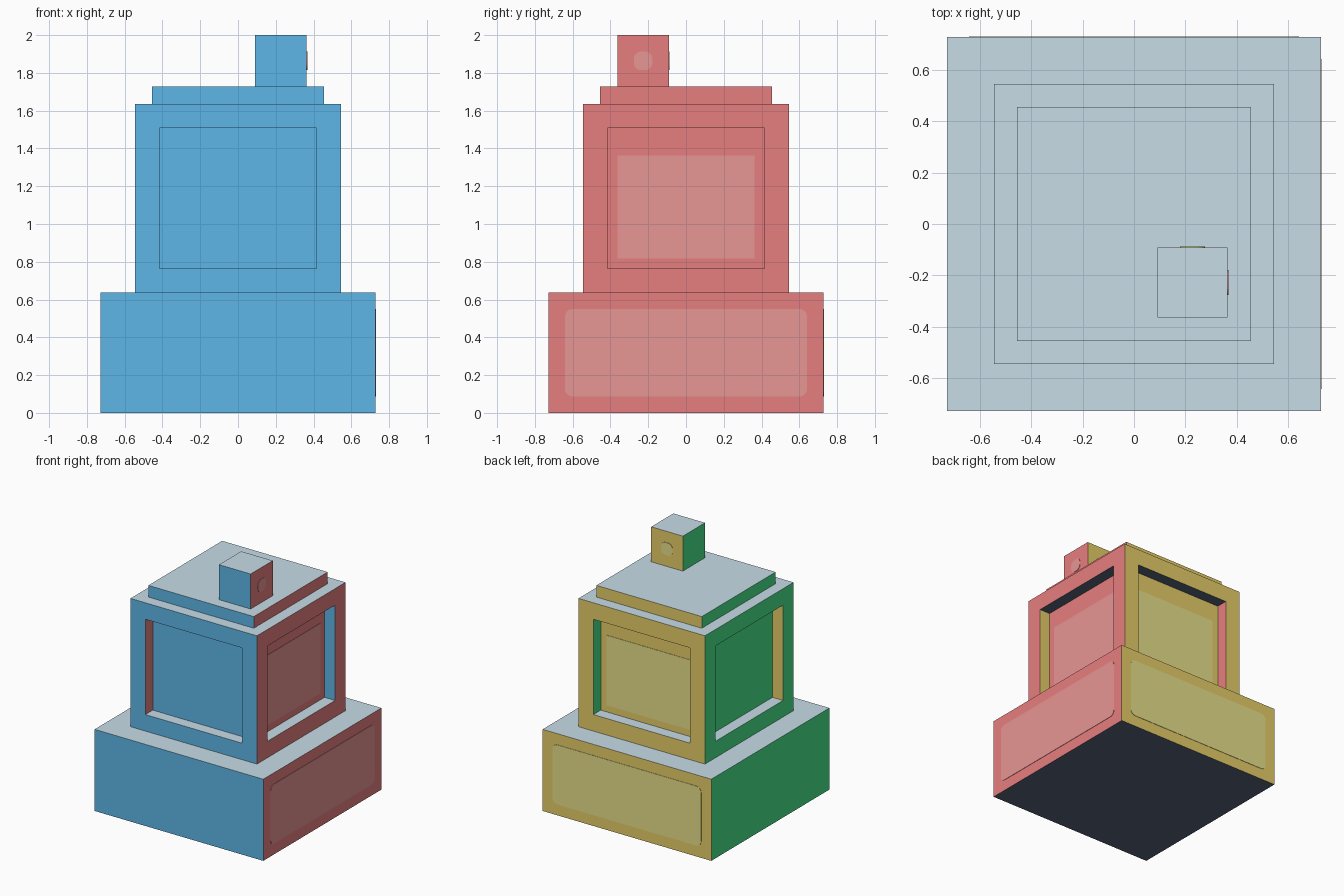
import bpy, bmesh, math
from mathutils import Vector

cube = bpy.data.objects.get("Cube")
if cube:
    bpy.data.objects.remove(cube, do_unlink=True)

U = 1 / 11  # one grid unit; the model is 22 units tall


def linear(c):
    c /= 255
    return c / 12.92 if c <= 0.04045 else ((c + 0.055) / 1.055) ** 2.4


def material(name, rgb):
    m = bpy.data.materials.new(name)
    m.use_nodes = True
    col = tuple(linear(c) for c in rgb) + (1,)
    m.diffuse_color = col
    m.node_tree.nodes["Principled BSDF"].inputs["Base Color"].default_value = col
    return m


# One colour for each facing direction
DIRECTIONS = [
    (Vector((0, -1, 0)), material("sky_blue", (102, 195, 247))),
    (Vector((1, 0, 0)), material("coral_red", (244, 134, 134))),
    (Vector((0, 1, 0)), material("sand_yellow", (248, 221, 114))),
    (Vector((-1, 0, 0)), material("mint_green", (76, 237, 145))),
    (Vector((0, 0, 1)), material("pale_blue", (207, 229, 240))),
    (Vector((0, 0, -1)), material("slate_grey", (89, 102, 122))),
]
LIGHT_RED = material("light_coral", (251, 164, 161))
LIGHT_YELLOW = material("light_yellow", (251, 243, 151))


def finish(name, bm, mats):
    mesh = bpy.data.meshes.new(name)
    bm.to_mesh(mesh)
    bm.free()
    for m in mats:
        mesh.materials.append(m)
    obj = bpy.data.objects.new(name, mesh)
    bpy.context.collection.objects.link(obj)
    return obj


def box(name, centre, size, window=None):
    """Box in grid units; window = (border, depth) recesses the four sides."""
    bm = bmesh.new()
    bmesh.ops.create_cube(bm, size=1)
    for v in bm.verts:
        v.co = Vector([(c + p * s) * U for c, p, s in zip(centre, v.co, size)])
    bm.normal_update()
    if window:
        sides = [f for f in bm.faces if abs(f.normal.z) < 0.5]
        bmesh.ops.inset_individual(bm, faces=sides, thickness=window[0] * U)
        for f in sides:
            shift = -f.normal.copy() * window[1] * U
            # the recess walls are extruded inwards from the inset face
            new = bmesh.ops.extrude_discrete_faces(bm, faces=[f])["faces"][0]
            bmesh.ops.translate(bm, verts=new.verts[:], vec=shift)
        bm.normal_update()
    for f in bm.faces:
        f.material_index = max(range(6), key=lambda i: f.normal.dot(DIRECTIONS[i][0]))
    return finish(name, bm, [m for _, m in DIRECTIONS])


def panel(name, axis, face, centre, half, radius, mat):
    """Thin rounded plate on a +x or +y face; centre and half are (across, up)."""
    pts = []
    for k, (su, sv) in enumerate([(1, 1), (-1, 1), (-1, -1), (1, -1)]):
        steps = 4 if radius else 0
        for i in range(steps + 1):
            a = math.radians(90 * (k + (i / steps if steps else 0)))
            pts.append((centre[0] + su * (half[0] - radius) + radius * math.cos(a),
                        centre[1] + sv * (half[1] - radius) + radius * math.sin(a)))
    bm = bmesh.new()
    out = Vector((1, 0, 0)) if axis == "x" else Vector((0, 1, 0))
    verts = [bm.verts.new(Vector((face, u, v) if axis == "x" else (u, face, v)) * U)
             for u, v in pts]
    base = bm.faces.new(verts)
    top = bmesh.ops.extrude_face_region(bm, geom=[base])["geom"]
    bmesh.ops.translate(bm, verts=[g for g in top if isinstance(g, bmesh.types.BMVert)],
                        vec=out * 0.003)
    bmesh.ops.recalc_face_normals(bm, faces=bm.faces[:])
    return finish(name, bm, [mat])


# Stacked blocks
box("base_block", (0, 0, 3.5), (16, 16, 7))
box("windowed_tower", (0, 0, 12.5), (12, 12, 11), window=(2, 1))
box("lid", (0, 0, 18.5), (10, 10, 1))
box("top_block", (2.5, -2.5, 20.5), (3, 3, 3))

# Lighter panels on the right-hand and back faces
for axis, side, mat, top_u in (("x", "side", LIGHT_RED, -2.5), ("y", "back", LIGHT_YELLOW, 2.5)):
    panel(f"base_panel_{side}", axis, 8, (0, 3.5), (7.05, 2.55), 0.45, mat)
    panel(f"window_panel_{side}", axis, 5, (0, 12), (4, 3), 0, mat)
    top_face = 4 if axis == "x" else -1
    panel(f"top_panel_{side}", axis, top_face, (top_u, 20.5), (0.54, 0.54), 0.42, mat)
